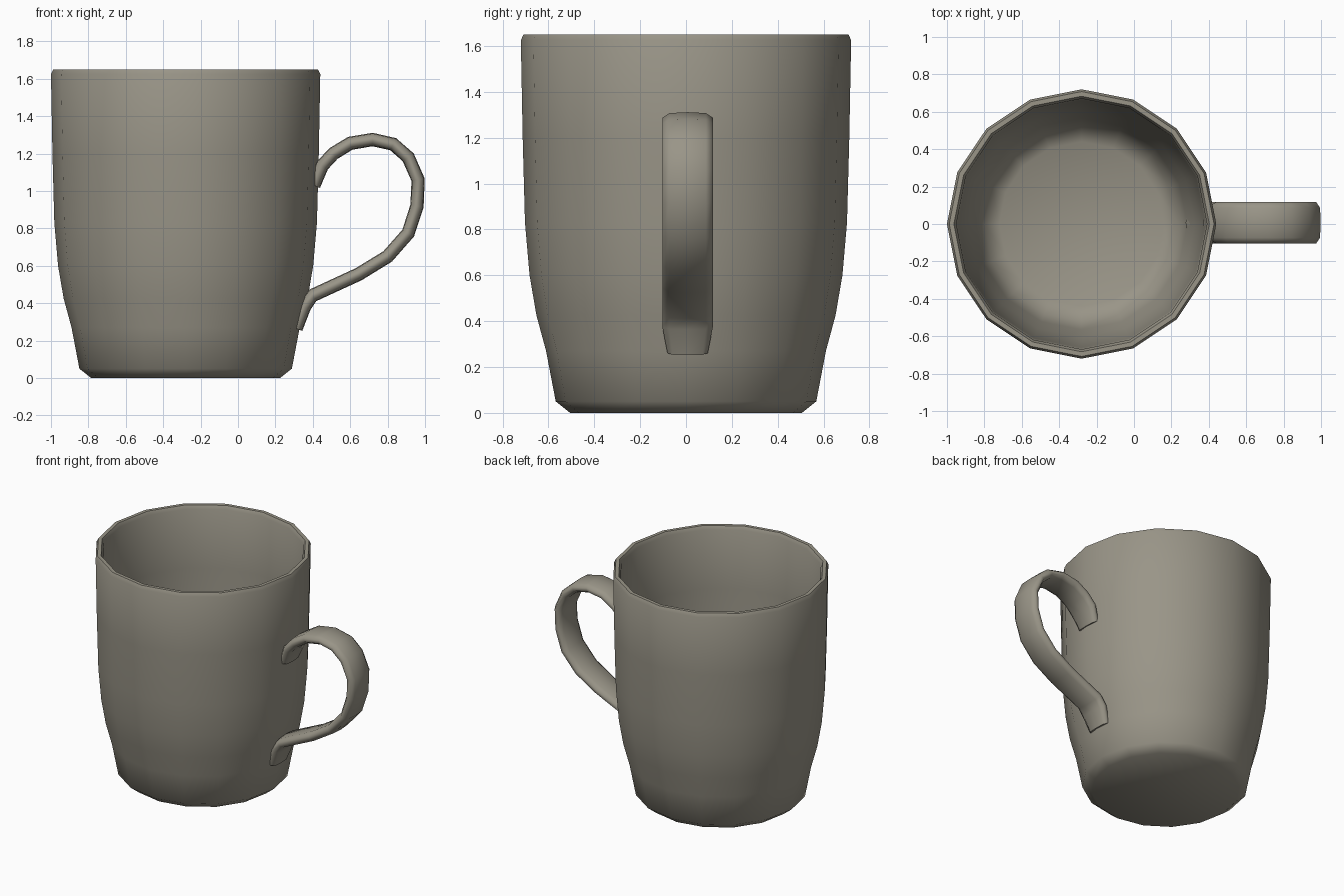
import bpy, bmesh, math
from mathutils import Vector

if "Cube" in bpy.data.objects:
    bpy.data.objects.remove(bpy.data.objects["Cube"])

glaze = bpy.data.materials.new("warm grey glaze")
glaze.diffuse_color = (0.32, 0.30, 0.245, 1)
glaze.use_nodes = True
glaze.node_tree.nodes["Principled BSDF"].inputs["Base Color"].default_value = glaze.diffuse_color


def skin(name, rings, angle):
    """Join closed rings of points into a capped tube."""
    bm = bmesh.new()
    loops = [[bm.verts.new(p) for p in ring] for ring in rings]
    n = len(loops[0])
    for a, b in zip(loops, loops[1:]):
        for i in range(n):
            j = (i + 1) % n
            bm.faces.new((a[i], a[j], b[j], b[i]))
    bm.faces.new(loops[0])
    bm.faces.new(loops[-1])
    bmesh.ops.recalc_face_normals(bm, faces=bm.faces)
    mesh = bpy.data.meshes.new(name)
    bm.to_mesh(mesh)
    bm.free()
    mesh.materials.append(glaze)
    obj = bpy.data.objects.new(name, mesh)
    bpy.context.collection.objects.link(obj)
    bpy.ops.object.select_all(action='DESELECT')
    obj.select_set(True)
    bpy.context.view_layer.objects.active = obj
    bpy.ops.object.shade_smooth_by_angle(angle=math.radians(angle))


# Mug body: (radius, height) from the base up the outside, over the rim, down the inside
CENTRE_X, SIDES = -0.28, 16
profile = [(0.505, 0), (0.568, 0.05), (0.61, 0.27), (0.652, 0.425), (0.682, 0.6),
           (0.702, 0.83), (0.712, 1.2), (0.72, 1.625), (0.708, 1.65), (0.683, 1.65),
           (0.67, 1.625), (0.662, 1.2), (0.652, 0.83), (0.634, 0.6), (0.605, 0.43),
           (0.565, 0.28), (0.52, 0.12), (0.44, 0.08)]
steps = [2 * math.pi * i / SIDES for i in range(SIDES)]
skin("mug_body", [[(CENTRE_X + r * math.cos(a), r * math.sin(a), z) for a in steps]
                  for r, z in profile], 50)

# Handle: a flat rounded section swept along an ear-shaped path in x, z
path = [(0.405, 1.03), (0.45, 1.135), (0.51, 1.2), (0.60, 1.255), (0.72, 1.275),
        (0.83, 1.25), (0.91, 1.18), (0.963, 1.06), (0.957, 0.92), (0.91, 0.775),
        (0.80, 0.65), (0.645, 0.555), (0.40, 0.442), (0.355, 0.38), (0.31, 0.265)]
section = [(-0.11, -0.012), (-0.08, -0.032), (0, -0.036), (0.08, -0.032),
           (0.11, -0.012), (0.11, 0.012), (0.08, 0.032), (0, 0.036),
           (-0.08, 0.032), (-0.11, 0.012)]
pts = [Vector(p) for p in path]
rings = []
for i, p in enumerate(pts):
    t = (pts[min(i + 1, len(pts) - 1)] - pts[max(i - 1, 0)]).normalized()
    wide = 0.8 if i in (0, len(pts) - 1) else 1
    rings.append([(p.x - t.y * h, 0.007 + w * wide, p.y + t.x * h) for w, h in section])
skin("handle", rings, 60)
